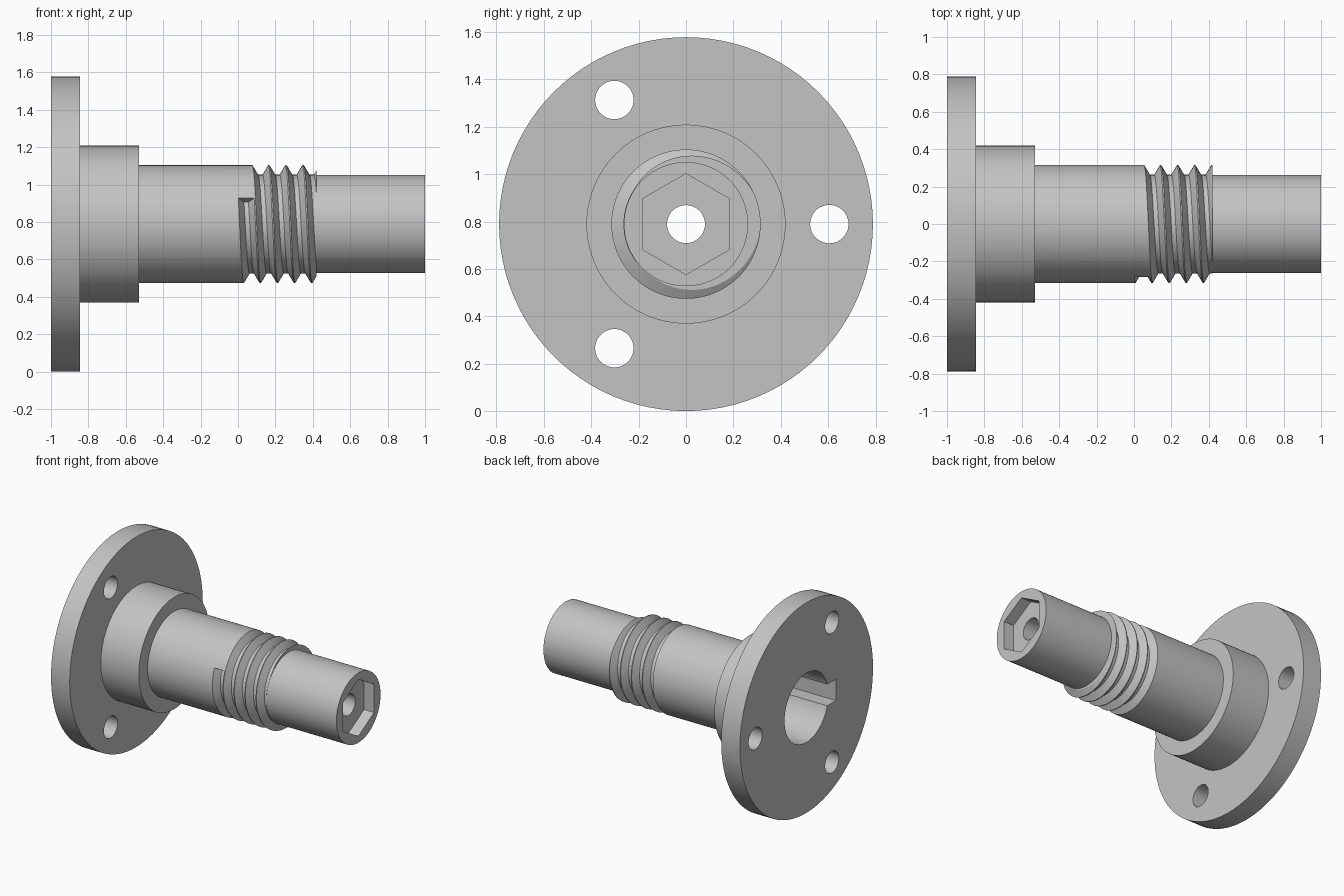
import bpy
import bmesh
from math import cos, sin, pi, radians

AXIS_Z = 0.789
SEGMENTS = 96

if "Cube" in bpy.data.objects:
    bpy.data.objects.remove(bpy.data.objects["Cube"], do_unlink=True)

steel = bpy.data.materials.new("grey steel")
steel.use_nodes = True
grey = (0.55, 0.55, 0.55, 1)
steel.diffuse_color = grey
steel.node_tree.nodes["Principled BSDF"].inputs["Base Color"].default_value = grey


def mesh_object(name, rings, closed=False):
    """Skin a series of equal closed rings; cap the ends unless the series loops."""
    bm = bmesh.new()
    loops = [[bm.verts.new(p) for p in ring] for ring in rings]
    count = len(loops[0])
    pairs = list(zip(loops, loops[1:]))
    if closed:
        pairs.append((loops[-1], loops[0]))
    else:
        bm.faces.new(loops[0])
        bm.faces.new(loops[-1])
    for a, b in pairs:
        for i in range(count):
            j = (i + 1) % count
            bm.faces.new((a[i], a[j], b[j], b[i]))
    bmesh.ops.recalc_face_normals(bm, faces=bm.faces)
    mesh = bpy.data.meshes.new(name)
    bm.to_mesh(mesh)
    bm.free()
    mesh.materials.append(steel)
    obj = bpy.data.objects.new(name, mesh)
    bpy.context.collection.objects.link(obj)
    return obj


def prism(name, outline, x0, x1):
    """Extrude a (y, height above axis) outline along x."""
    return mesh_object(name, [[(x, y, AXIS_Z + h) for y, h in outline] for x in (x0, x1)])


def polygon(radius, sides, y=0, h=0, turn=0):
    angles = [turn + 2 * pi * i / sides for i in range(sides)]
    return [(y + radius * cos(a), h + radius * sin(a)) for a in angles]


def around(profile, angle, shift=0):
    """Place an (x, radius) profile at an angle about the shaft axis."""
    return [(x + shift, -r * cos(angle), AXIS_Z + r * sin(angle)) for x, r in profile]


# Turned body: flange, hub, shaft, neck, through hole and rear bore
profile = [(-1, 0.26), (-1, 0.789), (-0.845, 0.789), (-0.845, 0.42),
           (-0.53, 0.42), (-0.53, 0.315), (0.42, 0.315), (0.42, 0.262),
           (1, 0.262), (1, 0.08), (-0.55, 0.08), (-0.55, 0.26)]
body = mesh_object("flanged_shaft",
                   [around(profile, 2 * pi * i / SEGMENTS) for i in range(SEGMENTS)],
                   closed=True)

cutters = []

# Three bolt holes in the flange
for i in range(3):
    a = 2 * pi * i / 3
    hole = polygon(0.081, 48, 0.605 * cos(a), 0.605 * sin(a))
    cutters.append(prism("bolt_hole_cutter", hole, -1.1, -0.8))

# Hexagonal socket in the neck end
cutters.append(prism("hex_socket_cutter", polygon(0.213, 6, turn=pi / 2), 0.917, 1.1))

# Keyway beside the rear bore
keyway = [(-0.35, -0.08), (-0.1, -0.08), (-0.1, 0.08), (-0.35, 0.08)]
cutters.append(prism("keyway_cutter", keyway, -1.1, -0.57))

# Helical thread groove that runs out past the shaft shoulder
pitch, turns, steps = 0.0915, 4.75, 72
groove = [(-0.043, 0.335), (-0.043, 0.316), (-0.012, 0.264),
          (0.012, 0.264), (0.043, 0.316), (0.043, 0.335)]
sweep = []
for i in range(int(turns * steps) + 1):
    t = i / steps
    sweep.append(around(groove, radians(26.3) - 2 * pi * t, 0.044 + pitch * t))
cutters.append(mesh_object("thread_groove_cutter", sweep))

# Cut every feature into the body
bpy.ops.object.select_all(action="DESELECT")
body.select_set(True)
bpy.context.view_layer.objects.active = body
for cutter in cutters:
    cutter.hide_render = True
    cut = body.modifiers.new("cut", "BOOLEAN")
    cut.operation = "DIFFERENCE"
    cut.solver = "EXACT"
    cut.object = cutter
    bpy.ops.object.modifier_apply(modifier=cut.name)
    bpy.data.objects.remove(cutter, do_unlink=True)

bpy.ops.object.shade_smooth_by_angle(angle=radians(25))
